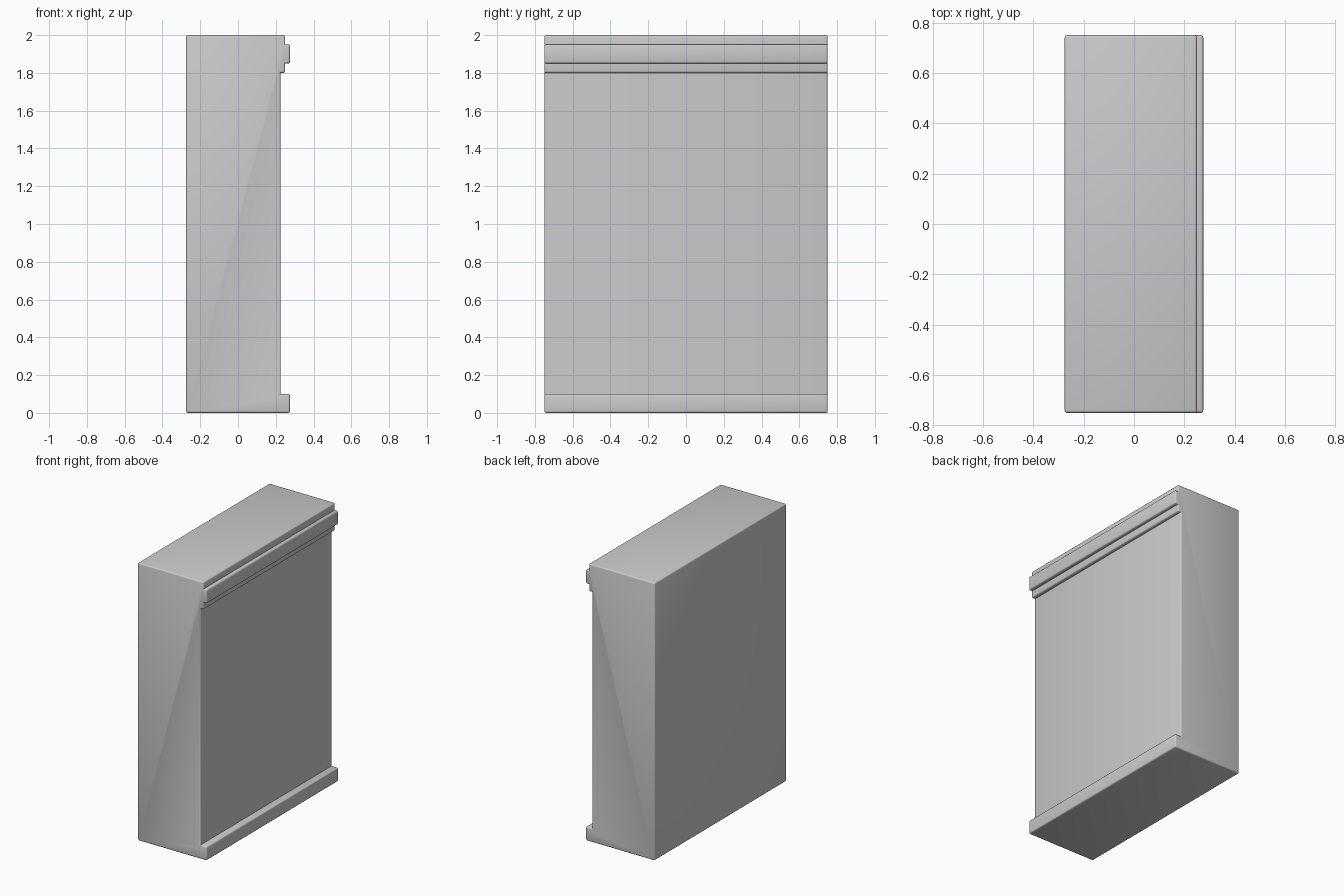
import bpy, bmesh, math

if "Cube" in bpy.data.objects:
    bpy.data.objects.remove(bpy.data.objects["Cube"])

HALF_LENGTH = 0.75
BEVEL = 0.01

# Cross-section in x/z: flat back, base moulding, wall face, stepped cornice
profile = [
    (-0.275, 0.0), (0.275, 0.0), (0.275, 0.1),
    (0.225, 0.1), (0.225, 1.8),
    (0.25, 1.8), (0.25, 1.85),
    (0.275, 1.85), (0.275, 1.95),
    (0.25, 1.95), (0.25, 2.0), (-0.275, 2.0),
]

# Extrude the cross-section along the wall's length
bm = bmesh.new()
end = bm.faces.new([bm.verts.new((x, -HALF_LENGTH, z)) for x, z in profile])
extruded = bmesh.ops.extrude_face_region(bm, geom=[end], use_keep_orig=True)
moved = [g for g in extruded["geom"] if isinstance(g, bmesh.types.BMVert)]
bmesh.ops.translate(bm, verts=moved, vec=(0, 2 * HALF_LENGTH, 0))
bmesh.ops.recalc_face_normals(bm, faces=bm.faces)

# Round every outer edge, leaving the inner corners of the mouldings crisp
outer = [e for e in bm.edges if e.calc_face_angle_signed(0) > 0.1]
bmesh.ops.bevel(bm, geom=outer, offset=BEVEL, offset_type='OFFSET', segments=3,
                profile=0.5, affect='EDGES', clamp_overlap=True)
bmesh.ops.recalc_face_normals(bm, faces=bm.faces)

mesh = bpy.data.meshes.new("wall_section")
bm.to_mesh(mesh)
bm.free()
wall = bpy.data.objects.new("wall_section", mesh)
bpy.context.collection.objects.link(wall)

# Smooth shading over the rounded edges
bpy.context.view_layer.objects.active = wall
wall.select_set(True)
bpy.ops.object.shade_smooth_by_angle(angle=math.radians(40))
